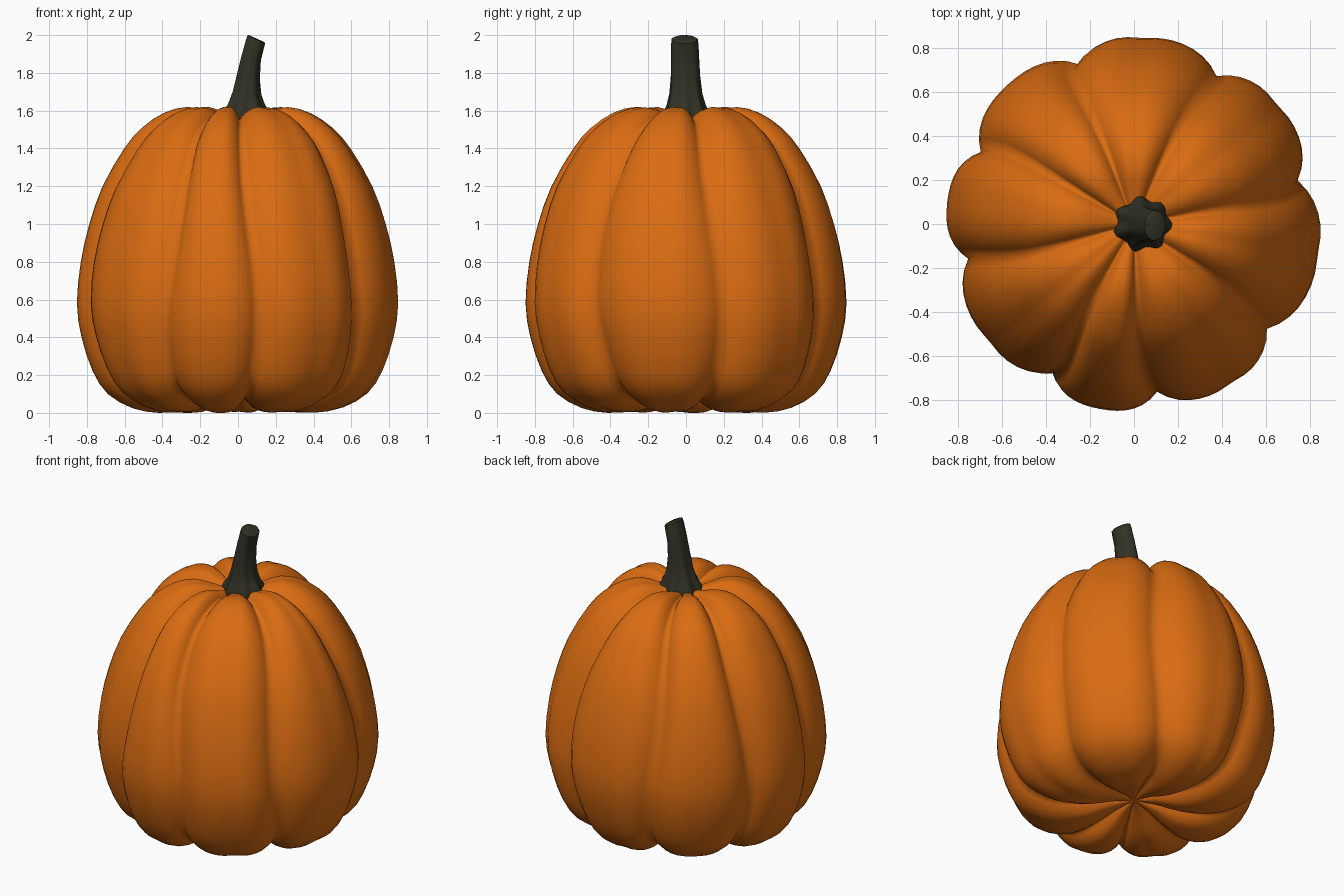
import bpy, math
from mathutils import Vector

if "Cube" in bpy.data.objects:
    bpy.data.objects.remove(bpy.data.objects["Cube"])


def material(name, rgb):
    m = bpy.data.materials.new(name)
    m.diffuse_color = (*rgb, 1)
    m.use_nodes = True
    m.node_tree.nodes["Principled BSDF"].inputs["Base Color"].default_value = m.diffuse_color
    return m


def build(name, rings, mat, bottom, top):
    """Skin a stack of equal rings, closed by a centre point at each end."""
    n = len(rings[0])
    verts = [p for ring in rings for p in ring] + [bottom, top]
    faces = []
    for i in range(len(rings) - 1):
        for j in range(n):
            k = (j + 1) % n
            faces.append((i * n + j, i * n + k, (i + 1) * n + k, (i + 1) * n + j))
    b, t, last = len(verts) - 2, len(verts) - 1, (len(rings) - 1) * n
    for j in range(n):
        k = (j + 1) % n
        faces.append((b, k, j))
        faces.append((t, last + j, last + k))
    me = bpy.data.meshes.new(name)
    me.from_pydata(verts, [], faces)
    me.materials.append(mat)
    ob = bpy.data.objects.new(name, me)
    bpy.context.collection.objects.link(ob)
    bpy.context.view_layer.objects.active = ob
    ob.select_set(True)
    return ob


def catmull(pts, steps):
    """Smooth curve through the profile points."""
    p = [Vector(q) for q in pts]
    p = [2 * p[0] - p[1]] + p + [2 * p[-1] - p[-2]]
    out = []
    for i in range(1, len(p) - 2):
        a, b, c, d = p[i - 1:i + 3]
        for s in range(steps):
            t = s / steps
            out.append(0.5 * (2 * b + (c - a) * t + (2 * a - 5 * b + 4 * c - d) * t * t
                              + (3 * b - a - 3 * c + d) * t ** 3))
    return out + [p[-2]]


orange = material("pumpkin orange", (0.70, 0.15, 0.006))
dark = material("dark stem green", (0.032, 0.032, 0.019))

# Pumpkin body: lathe profile pressed in along uneven grooves
profile = [(0.04, 0.09), (0.15, 0.06), (0.28, 0.015), (0.42, 0.0), (0.56, 0.025),
           (0.69, 0.10), (0.77, 0.22), (0.83, 0.40), (0.855, 0.58), (0.835, 0.80),
           (0.79, 1.0), (0.72, 1.2), (0.605, 1.4), (0.51, 1.51), (0.39, 1.59),
           (0.27, 1.62), (0.16, 1.595), (0.05, 1.56)]
grooves = [12, 63, 110, 152, 194, 242, 275, 324]
curve = catmull(profile, 2)
PER = 14
rings = []
for i, p in enumerate(curve):
    tangent = (curve[min(i + 1, len(curve) - 1)] - curve[max(i - 1, 0)]).normalized()
    normal = Vector((tangent.y, -tangent.x))
    ring = []
    for g, start in enumerate(grooves):
        end = grooves[(g + 1) % 8] + (360 if g == 7 else 0)
        for s in range(PER):
            u = 2 * s / PER - 1
            # Each groove wanders a little with height
            wa = 3 * math.sin(3.2 * p.y + g * 2.1)
            wb = 3 * math.sin(3.2 * p.y + ((g + 1) % 8) * 2.1)
            f = s / PER
            a = math.radians((start + wa) * (1 - f) + (end + wb) * f)
            depth = 0.085 * abs(u) ** 3 * min(1, p.x / 0.3)
            # Faint secondary crease on the wide lobes
            if end - start > 45:
                depth += 0.008 * math.exp(-((u - 0.1) / 0.18) ** 2) * min(1, p.x / 0.5)
            q = p - normal * depth
            ring.append((q.x * math.cos(a), q.x * math.sin(a), q.y))
    rings.append(ring)
body = build("pumpkin_body", rings, orange, (0, 0, 0.095), (0, 0, 1.555))
body.data.shade_smooth()

# Stem: flared ribbed foot, leaning neck, slanted cut top
sections = [(0.040, 1.54, 0.130, 0.120, 0.10), (0.042, 1.59, 0.122, 0.115, 0.10),
            (0.044, 1.63, 0.095, 0.098, 0.08), (0.046, 1.69, 0.075, 0.085, 0.05),
            (0.054, 1.78, 0.060, 0.077, 0.03), (0.070, 1.88, 0.050, 0.074, 0.02),
            (0.088, 1.95, 0.048, 0.072, 0.02), (0.096, 1.977, 0.047, 0.069, 0.02),
            (0.098, 1.982, 0.040, 0.060, 0.02)]
stem_rings = []
for cx, z, rx, ry, bump in sections:
    slant = 0.45 * max(0, (z - 1.6) / 0.38)
    ring = []
    for j in range(42):
        a = math.tau * j / 42
        k = 1 + bump * math.cos(7 * a + 0.6)
        dx = rx * k * math.cos(a)
        ring.append((cx + dx, ry * k * math.sin(a) - 0.008 * max(0, z - 1.6) / 0.4,
                     z - slant * dx))
    stem_rings.append(ring)
bpy.ops.object.select_all(action='DESELECT')
stem = build("stem", stem_rings, dark, (0.04, 0, 1.54), (0.098, -0.008, 1.98))
bpy.ops.object.shade_smooth_by_angle(angle=math.radians(40))
